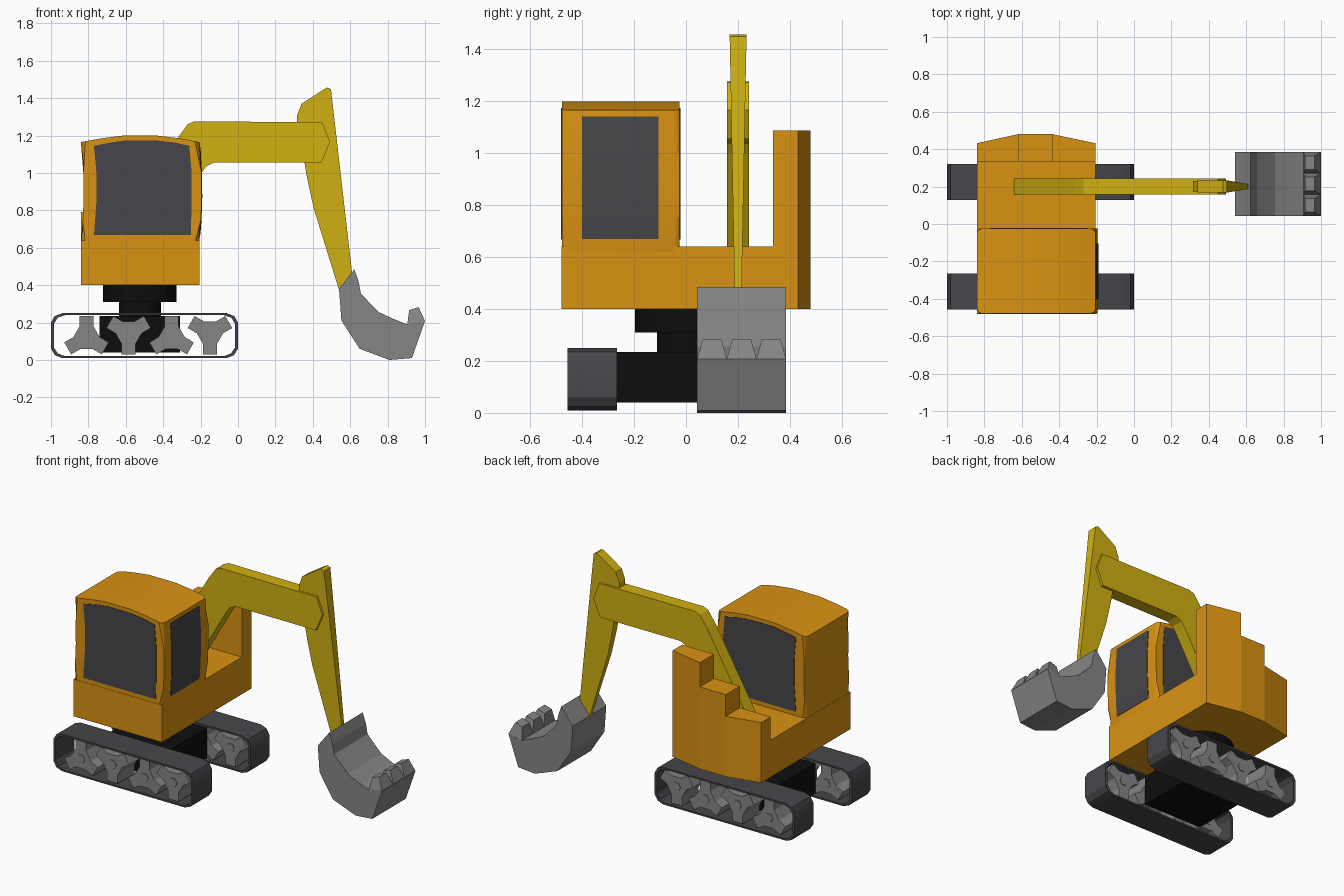
import bpy, bmesh, math

if "Cube" in bpy.data.objects:
    bpy.data.objects.remove(bpy.data.objects["Cube"])


def material(name, r, g, b):
    m = bpy.data.materials.new(name)
    m.diffuse_color = (r, g, b, 1)
    m.use_nodes = True
    m.node_tree.nodes["Principled BSDF"].inputs["Base Color"].default_value = m.diffuse_color
    return m


ORANGE = material("orange paint", 0.70, 0.29, 0.006)
YELLOW = material("yellow paint", 0.64, 0.44, 0.006)
GREY = material("grey metal", 0.23, 0.235, 0.23)
DARK = material("dark rubber and glass", 0.062, 0.062, 0.07)
BLACK = material("black metal", 0.004, 0.004, 0.004)


def finish(bm, name, mat, smooth=False):
    bmesh.ops.recalc_face_normals(bm, faces=bm.faces[:])
    me = bpy.data.meshes.new(name)
    bm.to_mesh(me)
    bm.free()
    ob = bpy.data.objects.new(name, me)
    bpy.context.collection.objects.link(ob)
    me.materials.append(mat)
    if smooth:
        bpy.ops.object.select_all(action='DESELECT')
        ob.select_set(True)
        bpy.context.view_layer.objects.active = ob
        bpy.ops.object.shade_smooth_by_angle(angle=math.radians(30))
    return ob


def prism_mesh(pts, axis, lo, hi, taper=None):
    """Extrude an outline along y (points are x, z) or z (points are x, y)."""
    bm = bmesh.new()
    mid = (lo + hi) / 2
    ends = []
    for d in (lo, hi):
        ring = []
        for a, b in pts:
            e = mid + (d - mid) * taper(b) if taper else d
            ring.append(bm.verts.new((a, e, b) if axis == 'y' else (a, b, e)))
        ends.append(ring)
        bm.faces.new(ring)
    n = len(pts)
    for i in range(n):
        j = (i + 1) % n
        bm.faces.new((ends[0][i], ends[0][j], ends[1][j], ends[1][i]))
    return bm


def prism(name, pts, axis, lo, hi, mat, taper=None, smooth=False):
    return finish(prism_mesh(pts, axis, lo, hi, taper), name, mat, smooth)


def rect(x0, x1, y0, y1):
    return [(x0, y0), (x1, y0), (x1, y1), (x0, y1)]


def circle(x, y, r, n):
    return [(x + r * math.cos(2 * math.pi * i / n), y + r * math.sin(2 * math.pi * i / n))
            for i in range(n)]


# Tracks: thin closed belts
half = [(0.44, 0.12), (0.48, 0.105), (0.5, 0.07), (0.5, -0.07), (0.478, -0.105), (0.44, -0.12)]
loop = half + [(-x, z) for x, z in reversed(half)]


def track(name, y0, y1):
    bm = bmesh.new()
    rings = []
    for y, sx, sz in ((y0, 1, 1), (y1, 1, 1), (y1, 0.968, 0.91), (y0, 0.968, 0.91)):
        rings.append([bm.verts.new((-0.5 + x * sx, y, 0.13 + z * sz)) for x, z in loop])
    n = len(loop)
    for k in range(4):
        a, b = rings[k], rings[(k + 1) % 4]
        for i in range(n):
            j = (i + 1) % n
            bm.faces.new((a[i], a[j], b[j], b[i]))
    finish(bm, name, DARK, True)


# Three-armed drive wheels, alternately turned over
def star(cx, cz, flip):
    pts = []
    for k in range(3):
        a = math.radians(120 * k + (-90 if flip else 90))
        for r, s in ((0.06, -0.037), (0.116, -0.037), (0.116, 0.037), (0.06, 0.037)):
            pts.append((cx + r * math.cos(a) - s * math.sin(a),
                        cz + r * math.sin(a) + s * math.cos(a)))
    return pts


for side, y0, y1 in (("front", -0.457, -0.265), ("rear", 0.128, 0.32)):
    track(side + "_track", y0, y1)
    for k, x in enumerate((-0.81, -0.585, -0.355, -0.15)):
        z = 0.145 if k % 2 else 0.12
        prism(f"{side}_wheel_{k + 1}", star(x, z, k % 2), 'y', y0 + 0.01, y1 - 0.01, GREY)
        prism(f"{side}_wheel_bolt_{k + 1}", circle(x, z, 0.03, 6), 'y',
              y0 + 0.006, y1 - 0.006, GREY)

# Chassis and turntable
prism("chassis", rect(-0.74, -0.31, -0.265, 0.128), 'z', 0.04, 0.235, BLACK)
prism("turntable_neck", circle(-0.525, 0, 0.112, 32), 'z', 0.23, 0.315, BLACK, smooth=True)
prism("turntable", circle(-0.525, 0, 0.197, 32), 'z', 0.31, 0.402, BLACK, smooth=True)

# Body deck with angled rear
L, R = -0.84, -0.207
prism("body_deck", [(L, -0.48), (R, -0.48), (R, 0.432), (-0.435, 0.48), (-0.62, 0.48), (L, 0.432)],
      'z', 0.40, 0.64, ORANGE)

# Stepped counterweight
for name, x0, x1, ya, yb, top in (("low", L, -0.62, 0.432, 0.48, 0.79),
                                  ("middle", -0.62, -0.435, 0.48, 0.48, 0.93),
                                  ("high", -0.435, R, 0.48, 0.432, 1.087)):
    prism("counterweight_" + name, [(x0, 0.335), (x1, 0.335), (x1, yb), (x0, ya)],
          'z', 0.62, top, ORANGE)

# Cab with bowed sides and arched roof
right_side = [(R, 0.62), (-0.198, 0.75), (-0.194, 0.87), (-0.195, 1.0), (-0.205, 1.165)]
roof = [(-0.31, 1.185), (-0.43, 1.199), (-0.62, 1.199), (-0.73, 1.185)]
left_side = [(-0.84, 1.165), (-0.827, 1.0), (-0.825, 0.87), (-0.83, 0.75), (-0.84, 0.62)]
bm = prism_mesh(right_side + roof + left_side, 'y', -0.478, -0.025)
corners = [e for e in bm.edges
           if abs(e.verts[0].co.y - e.verts[1].co.y) < 1e-4
           and abs(e.verts[0].co.z - e.verts[1].co.z) > 0.08]
bmesh.ops.bevel(bm, geom=corners, offset=0.025, segments=2, profile=0.5, affect='EDGES')
finish(bm, "cab", ORANGE, True)

# Windows: thin plates on both long sides and the digging side
glass = [(-0.77, 0.667), (-0.252, 0.667), (-0.248, 0.85), (-0.248, 1.0), (-0.26, 1.145),
         (-0.34, 1.163), (-0.44, 1.174), (-0.6, 1.174), (-0.68, 1.163), (-0.77, 1.145),
         (-0.757, 1.0), (-0.757, 0.85)]
prism("front_window", glass, 'y', -0.481, -0.475, DARK)
prism("rear_window", glass, 'y', -0.028, -0.022, DARK)
strip = [(-0.204, 0.67), (-0.198, 0.75), (-0.194, 0.87), (-0.195, 1.0), (-0.2035, 1.14)]
prism("side_window", [(x + 0.003, z) for x, z in strip] +
      [(x - 0.003, z) for x, z in reversed(strip)], 'y', -0.4, -0.105, DARK)

# Boom and stick
prism("boom", [(-0.652, 0.62), (-0.32, 1.19), (-0.27, 1.26), (-0.235, 1.275), (0.45, 1.272),
               (0.492, 1.165), (0.445, 1.055), (-0.13, 1.055), (-0.17, 1.035), (-0.195, 1.0),
               (-0.415, 0.62)], 'y', 0.158, 0.243, YELLOW)
prism("stick", [(0.315, 1.27), (0.315, 1.305), (0.34, 1.37), (0.475, 1.457), (0.497, 1.448),
                (0.61, 0.465), (0.54, 0.375), (0.405, 0.81), (0.37, 0.97), (0.345, 1.12)],
      'y', 0.168, 0.233, YELLOW, taper=lambda z: 0.4 + 0.6 * (z - 0.45))

# Bucket with three tapered teeth
prism("bucket", [(0.54, 0.38), (0.553, 0.21), (0.65, 0.06), (0.81, 0.0), (0.93, 0.01),
                 (1.0, 0.21), (0.905, 0.19), (0.83, 0.22), (0.755, 0.255), (0.7, 0.31),
                 (0.657, 0.355), (0.645, 0.42), (0.622, 0.485)], 'y', 0.043, 0.385, GREY)
for k in range(3):
    y = 0.043 + 0.114 * k
    prism(f"bucket_tooth_{k + 1}", [(0.905, 0.188), (1.0, 0.208), (0.965, 0.283), (0.915, 0.266)],
          'y', y, y + 0.114, GREY, taper=lambda z: 1 if z < 0.23 else 0.64)
